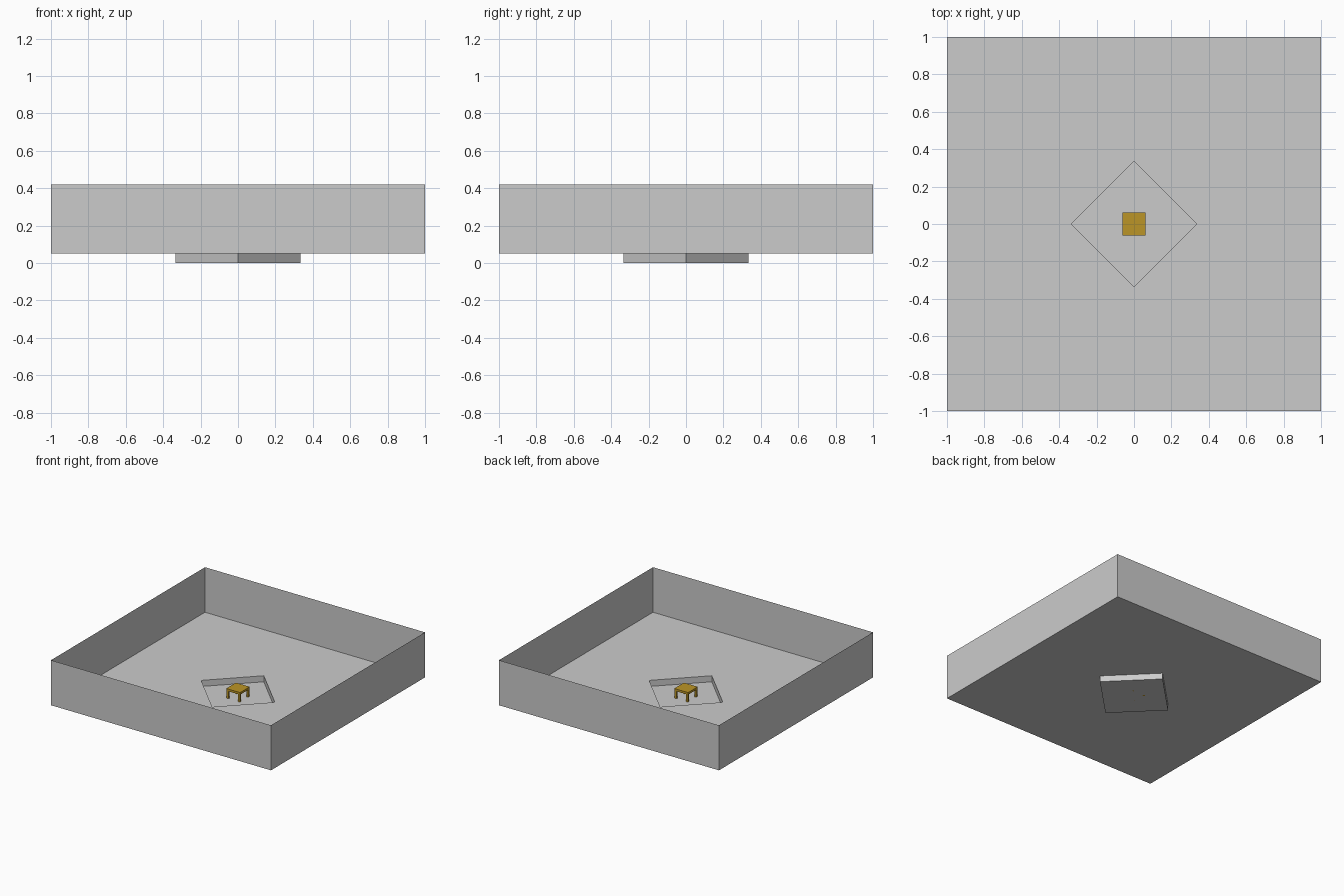
import bpy, bmesh

if "Cube" in bpy.data.objects:
    bpy.data.objects.remove(bpy.data.objects["Cube"])

FLOOR, TOP, PIT = 0.05, 0.42, 0.335


def make_object(name, bm, mat=None):
    bmesh.ops.recalc_face_normals(bm, faces=bm.faces)
    mesh = bpy.data.meshes.new(name)
    bm.to_mesh(mesh)
    bm.free()
    obj = bpy.data.objects.new(name, mesh)
    bpy.context.collection.objects.link(obj)
    if mat:
        mesh.materials.append(mat)
    return obj


def box(name, x0, x1, y0, y1, z0, z1, mat):
    bm = bmesh.new()
    bmesh.ops.create_cube(bm, size=1)
    for v in bm.verts:
        v.co.x = x1 if v.co.x > 0 else x0
        v.co.y = y1 if v.co.y > 0 else y0
        v.co.z = z1 if v.co.z > 0 else z0
    return make_object(name, bm, mat)


# Open room shell: thin walls, floor with a diamond opening, sunken pit
bm = bmesh.new()
square = [(-1, -1), (1, -1), (1, 1), (-1, 1)]
diamond = [(0, -PIT), (PIT, 0), (0, PIT), (-PIT, 0)]


def ring(points, z):
    return [bm.verts.new((x, y, z)) for x, y in points]


rim, base = ring(square, TOP), ring(square, FLOOR)
lip, bottom = ring(diamond, FLOOR), ring(diamond, 0)
for i in range(4):
    j = (i + 1) % 4
    bm.faces.new((base[i], base[j], rim[j], rim[i]))
    bm.faces.new((base[i], base[j], lip[i]))
    bm.faces.new((base[j], lip[j], lip[i]))
    bm.faces.new((lip[i], lip[j], bottom[j], bottom[i]))
bm.faces.new(bottom)
make_object("room_shell", bm)

# Small wooden table standing in the pit
wood = bpy.data.materials.new("wood")
wood.diffuse_color = (0.5, 0.3, 0.02, 1)
wood.use_nodes = True
wood.node_tree.nodes["Principled BSDF"].inputs["Base Color"].default_value = wood.diffuse_color
H, LEG = 0.0625, 0.016
box("table_top", -H, H, -H, H, 0.062, 0.08, wood)
for sx, side in ((-1, "left"), (1, "right")):
    for sy, end in ((-1, "front"), (1, "back")):
        xs = sorted((sx * (H - 0.002), sx * (H - 0.002 - LEG)))
        ys = sorted((sy * (H - 0.002), sy * (H - 0.002 - LEG)))
        box(f"{end}_{side}_leg", *xs, *ys, 0, 0.062, wood)
